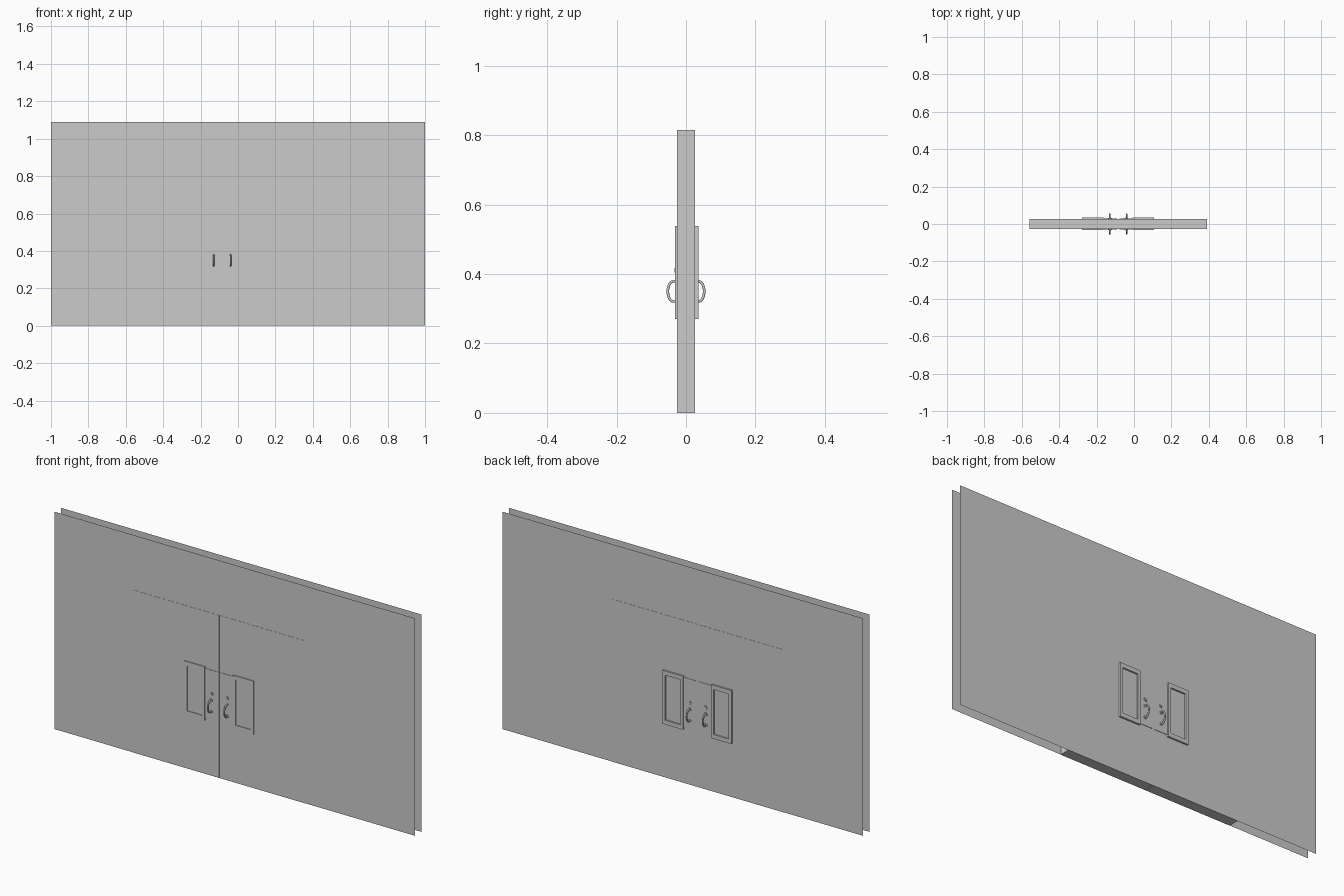
import bpy
import bmesh
from math import pi
from mathutils import Matrix, Vector

old = bpy.data.objects.get("Cube")
if old:
    bpy.data.objects.remove(old, do_unlink=True)

grey = bpy.data.materials.new("plain_grey")
grey.use_nodes = True
COLOUR = (0.6, 0.6, 0.6, 1)
grey.diffuse_color = COLOUR
grey.node_tree.nodes["Principled BSDF"].inputs["Base Color"].default_value = COLOUR

CENTRE = -0.085      # seam between the two leaves
FACE = 0.0265        # half thickness of the doors
WALL_Y = 0.0255


def finish(name, bm, smooth=False):
    mesh = bpy.data.meshes.new(name)
    bm.to_mesh(mesh)
    bm.free()
    mesh.materials.append(grey)
    obj = bpy.data.objects.new(name, mesh)
    bpy.context.collection.objects.link(obj)
    if smooth:
        for p in mesh.polygons:
            p.use_smooth = len(p.vertices) == 4


def box(name, x0, x1, y0, y1, z0, z1):
    bm = bmesh.new()
    size = (abs(x1 - x0), abs(y1 - y0), abs(z1 - z0))
    mid = Vector((x0 + x1, y0 + y1, z0 + z1)) / 2
    bmesh.ops.create_cube(bm, size=1)
    bmesh.ops.scale(bm, vec=size, verts=bm.verts)
    bmesh.ops.translate(bm, vec=mid, verts=bm.verts)
    finish(name, bm)


def disc(name, x, z, radius, y0, y1):
    bm = bmesh.new()
    place = Matrix.Translation((x, (y0 + y1) / 2, z)) @ Matrix.Rotation(pi / 2, 4, 'X')
    bmesh.ops.create_cone(bm, cap_ends=True, segments=20, radius1=radius, radius2=radius,
                          depth=abs(y1 - y0), matrix=place)
    finish(name, bm, True)


def pull(name, x, side):
    # rounded D-shaped grip swept along a bezier path
    curve = bpy.data.curves.new(name, 'CURVE')
    curve.dimensions = '3D'
    curve.bevel_depth = 0.004
    curve.bevel_resolution = 3
    curve.resolution_u = 5
    path = [(FACE, 0.378), (0.04, 0.378), (0.0495, 0.366),
            (0.0495, 0.334), (0.04, 0.322), (FACE, 0.322)]
    spline = curve.splines.new('BEZIER')
    spline.bezier_points.add(len(path) - 1)
    for point, (y, z) in zip(spline.bezier_points, path):
        point.co = (x, side * y, z)
        point.handle_left_type = point.handle_right_type = 'AUTO'
    curve.materials.append(grey)
    bpy.context.collection.objects.link(bpy.data.objects.new(name, curve))


# Flat wall sheets, front and back
for label, side in (("front", -1), ("back", 1)):
    bm = bmesh.new()
    y = side * WALL_Y
    corners = [(-1, y, 0), (1, y, 0), (1, y, 1.09), (-1, y, 1.09)]
    face = bm.faces.new([bm.verts.new(c) for c in corners])
    if side > 0:
        face.normal_flip()
    finish(label + "_wall", bm)

# Two door leaves with fittings on both faces
for leaf, s in (("right", -1), ("left", 1)):
    def at(d):
        return CENTRE + s * d

    box(leaf + "_door", at(0.0005), at(0.475), -FACE, FACE, 0, 0.815)
    for label, side, proud in (("front", -1, 0.031), ("back", 1, 0.0355)):
        tag = leaf + "_" + label
        base = side * (FACE - 0.001)
        # window frame as four bars around a recessed pane
        for part, d0, d1, z0, z1 in (("inner_stile", 0.078, 0.092, 0.27, 0.538),
                                     ("outer_stile", 0.176, 0.192, 0.27, 0.538),
                                     ("bottom_rail", 0.092, 0.176, 0.27, 0.291),
                                     ("top_rail", 0.092, 0.176, 0.517, 0.538)):
            box(tag + "_" + part, at(d0), at(d1), base, side * proud, z0, z1)
        box(tag + "_pane", at(0.092), at(0.176), base, side * (FACE + 0.001), 0.291, 0.517)
        # push plate, lock and grip
        box(tag + "_push_plate", at(0.007), at(0.078), base, side * (FACE + 0.002), 0.28, 0.53)
        disc(tag + "_lock", at(0.043), 0.411, 0.010, base, side * 0.0315)
        disc(tag + "_lock_core", at(0.043), 0.411, 0.006, base, side * 0.0335)
        for z in (0.322, 0.378):
            disc(tag + "_grip_rose", at(0.045), z, 0.0085, base, side * 0.0315)
        pull(tag + "_grip", at(0.045), side)
